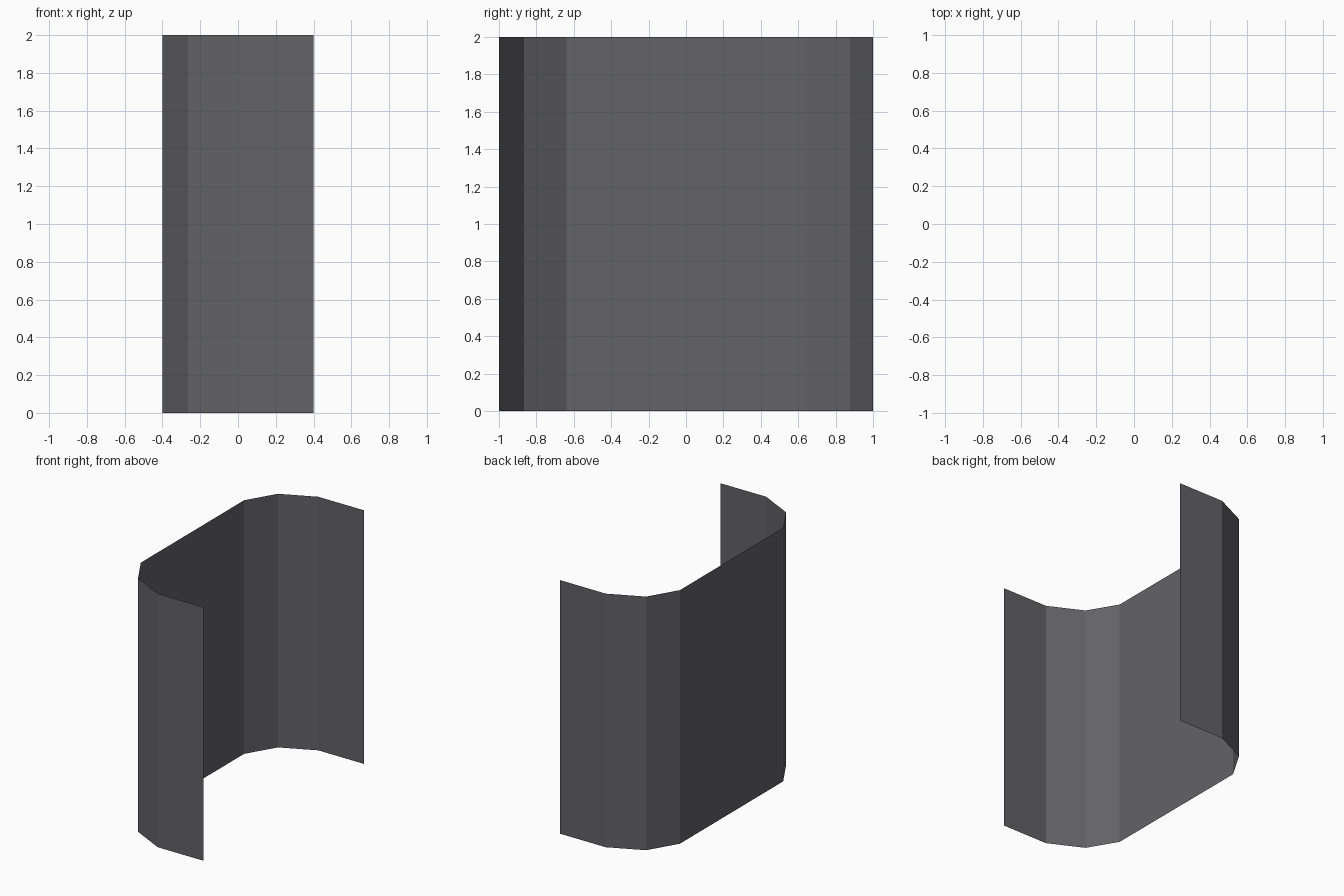
import bpy
import bmesh

if "Cube" in bpy.data.objects:
    bpy.data.objects.remove(bpy.data.objects["Cube"])

HEIGHT = 2.0

# Plan outline of the thin channel-shaped sheet, front lip to back lip
profile = [
    (0.40, -1.0), (0.0, -1.0), (-0.265, -0.867), (-0.40, -0.64),
    (-0.40, 0.648), (-0.265, 0.876), (0.0, 1.0), (0.40, 1.0),
]

# Flat dark grey
grey = bpy.data.materials.new("dark grey")
grey.diffuse_color = (0.125, 0.125, 0.135, 1.0)
grey.use_nodes = True
grey.node_tree.nodes["Principled BSDF"].inputs["Base Color"].default_value = grey.diffuse_color

# Extrude the open outline straight up into a single-walled panel
bm = bmesh.new()
base = [bm.verts.new((x, y, 0.0)) for x, y in profile]
top = [bm.verts.new((x, y, HEIGHT)) for x, y in profile]
for i in range(len(profile) - 1):
    # winding gives outward (-x side) normals
    bm.faces.new((base[i + 1], base[i], top[i], top[i + 1]))

mesh = bpy.data.meshes.new("curved_panel")
bm.to_mesh(mesh)
bm.free()
mesh.materials.append(grey)

panel = bpy.data.objects.new("curved_panel", mesh)
bpy.context.collection.objects.link(panel)
